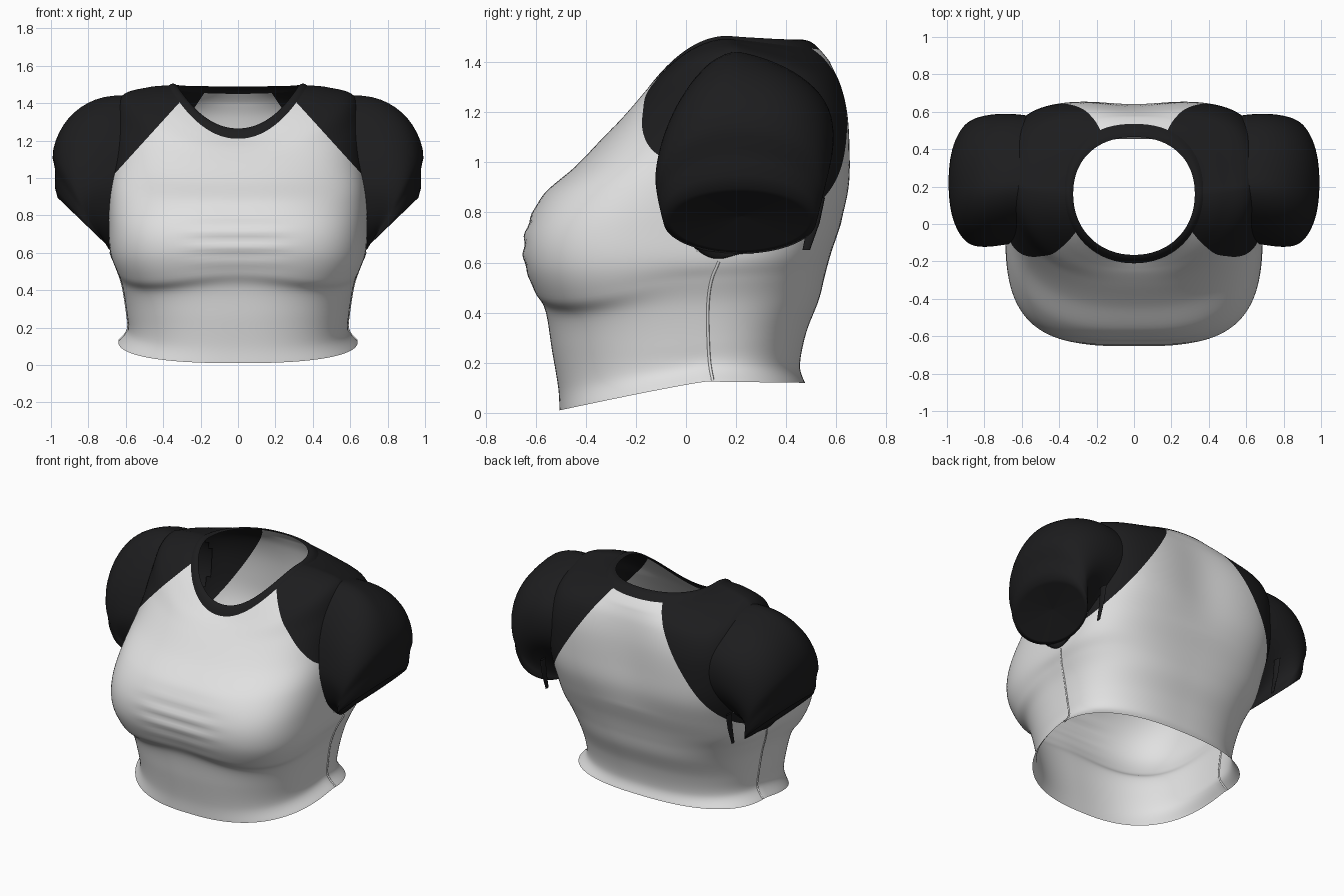
import bpy, bmesh, math
from mathutils import Vector

if "Cube" in bpy.data.objects:
    bpy.data.objects.remove(bpy.data.objects["Cube"])


def material(name, rgb):
    m = bpy.data.materials.new(name)
    m.diffuse_color = (*rgb, 1)
    m.use_nodes = True
    m.node_tree.nodes["Principled BSDF"].inputs["Base Color"].default_value = m.diffuse_color
    return m


WHITE = material("off_white_cloth", (0.75, 0.75, 0.75))
BLACK = material("black_cloth", (0.012, 0.012, 0.013))

# Torso rings, hem to neck: front y, front z, back y, back z, half width,
# side z, front squareness, back squareness, middle y, front dip power
RINGS = [
    (-.505, .01, .475, .12, .64, .125, 2.5, 2.5, .08, 1.1),
    (-.51, .10, .455, .19, .59, .19, 2.5, 2.5, .06, 1),
    (-.535, .25, .48, .32, .595, .28, 2.5, 2.6, .04, 1),
    (-.562, .41, .53, .45, .62, .43, 2.6, 2.8, .02, 1),
    (-.61, .50, .555, .55, .655, .53, 2.9, 3.0, .02, 1),
    (-.648, .62, .58, .64, .685, .61, 3.3, 3.2, .04, 1),
    (-.635, .74, .62, .76, .69, .75, 3.3, 3.5, .06, 1),
    (-.57, .87, .655, .90, .69, .93, 2.9, 3.8, .12, 1.1),
    (-.44, .985, .66, 1.04, .68, 1.12, 2.5, 4.0, .18, 1.4),
    (-.33, 1.10, .65, 1.20, .665, 1.30, 2.25, 4.0, .20, 1.7),
    (-.27, 1.16, .62, 1.32, .62, 1.44, 2.2, 3.5, .20, 1.9),
    (-.235, 1.19, .575, 1.40, .48, 1.485, 2.2, 2.8, .18, 2),
    (-.21, 1.21, .535, 1.45, .37, 1.495, 2.1, 2.3, .17, 2),
]
LAST = len(RINGS) - 1


def ring_at(r):
    """Smooth interpolation between torso rings."""
    i = min(int(r), LAST - 1)
    f = r - i
    a, b, c, d = (RINGS[min(max(i + k, 0), LAST)] for k in (-1, 0, 1, 2))
    return [.5 * (2 * q + (s - p) * f + (2 * p - 5 * q + 4 * s - t) * f * f
                  + (3 * q - p - 3 * s + t) * f ** 3)
            for p, q, s, t in zip(a, b, c, d)]


def oval(ring, th):
    """Point on a rounded-square ring; angle 0 is the side, 90 the back."""
    yf, zf, yb, zb, w, zs, nf, nb, ym, dip = ring
    c, s = math.cos(th), math.sin(th)
    ye, ze, n, p = (yb, zb, nb, 1) if s > 0 else (yf, zf, nf, dip)
    rad = (abs(c) ** n + abs(s) ** n) ** (-1 / n)
    k = abs(s) * rad
    return Vector((w * c * rad, ym + (ye - ym) * k, zs + (ze - zs) * k ** p))


def torso_point(r, th):
    p = oval(ring_at(r), th)
    if math.sin(th) < 0:
        # fuller lower bust on each side, and stretch folds across the middle
        p.z -= .05 * math.sin(2 * th) ** 2 * math.exp(-(r - 4) ** 2 / 1.5)
        fold = math.exp(-(p.x / .27) ** 4 - ((p.z - .68) / .13) ** 2)
        p.y += .005 * fold * math.cos(p.z * 75)
    elif 6 < r < 11:
        # shallow hollow along the spine
        p.y -= .025 * math.exp(-(p.x / .2) ** 2) * math.sin((r - 6) / 5 * math.pi)
    return p


# Arm openings: an egg shape in ring number and angle, wider at the top
ARM_ROW, ARM_ROWS = 7.55, 2.55
ARM_ANG, ARM_ANGS, EGG = math.radians(10), math.radians(32), .42


def loft(name, rows, mats, keep=None, cuts=(), paint=None):
    """Skin closed rows of points; cuts split faces so paint has clean edges."""
    bm = bmesh.new()
    grid = [[bm.verts.new(p) for p in row] for row in rows]
    n = len(rows[0])
    for i in range(len(rows) - 1):
        for j in range(n):
            if keep is None or keep(i + .5, j + .5):
                k = (j + 1) % n
                bm.faces.new((grid[i][j], grid[i][k], grid[i + 1][k], grid[i + 1][j]))
    bmesh.ops.delete(bm, geom=[v for v in bm.verts if not v.link_faces], context='VERTS')
    for co, no, zone in cuts:
        fs = [f for f in bm.faces if zone(f.calc_center_median())]
        es = {e for f in fs for e in f.edges}
        vs = {v for f in fs for v in f.verts}
        bmesh.ops.bisect_plane(bm, geom=fs + list(es) + list(vs), plane_co=co,
                               plane_no=no, dist=1e-5)
    for f in bm.faces:
        f.smooth = True
        if paint:
            f.material_index = paint(f.calc_center_median())
    bmesh.ops.recalc_face_normals(bm, faces=bm.faces[:])
    me = bpy.data.meshes.new(name)
    bm.to_mesh(me)
    bm.free()
    for m in mats:
        me.materials.append(m)
    ob = bpy.data.objects.new(name, me)
    bpy.context.collection.objects.link(ob)
    return ob


# Torso with arm openings and dark slanted shoulder panels
COLS, SUB = 160, 7
F_X, F_Z, F_SLOPE = .33, 1.385, 1.1     # front seam
B_X, B_Z, B_SLOPE = .17, 1.47, 1.5      # back seam


def outside_arm(i, j):
    th = 2 * math.pi * j / COLS
    side = math.atan2(math.sin(th), abs(math.cos(th)))
    a = (i / SUB - ARM_ROW) / ARM_ROWS
    b = (side - ARM_ANG) / (ARM_ANGS * (1 + EGG * max(-1, min(1, a))))
    return a * a + b * b > .93


def shoulder_panel(c):
    x = abs(c.x)
    if c.y < .2:
        return int(c.z > F_Z - F_SLOPE * (x - F_X))
    return int(c.z > B_Z - B_SLOPE * (x - B_X))


seams = []
for sg in (1, -1):
    seams.append(((sg * F_X, 0, F_Z), (sg * F_SLOPE, 0, 1),
                  lambda c, sg=sg: c.y < .2 and c.x * sg > 0))
    seams.append(((sg * B_X, 0, B_Z), (sg * B_SLOPE, 0, 1),
                  lambda c, sg=sg: c.y >= .2 and c.x * sg > 0))
torso_rows = [[torso_point(i / SUB, 2 * math.pi * j / COLS) for j in range(COLS)]
              for i in range(LAST * SUB + 1)]
loft("torso", torso_rows, [WHITE, BLACK], outside_arm, seams, shoulder_panel)


# Puffed short sleeves from the arm opening to a tilted, closed cuff
def sleeve(name, sign):
    steps, n = 16, 72
    mid = Vector((.82, .22, .785))
    rows = []
    for k in range(steps + 1):
        f = k / steps
        g = 1 - f
        row = []
        for j in range(n):
            t = 2 * math.pi * j / n
            c, s = math.cos(t), math.sin(t)
            top = .04 + .96 * (1 + c) / 2
            p0 = torso_point(ARM_ROW + ARM_ROWS * c,
                             ARM_ANG + ARM_ANGS * (1 + EGG * c) * s)
            p3 = Vector((.83 + .135 * c, .215 + .305 * s, .765 + .13 * c))
            p1 = p0 + Vector((.28 * top, .05 * top * s, .01 * top))
            p2 = p3 + Vector((.11 * top, .08 * top * s, .30 * top))
            p = p0 * g ** 3 + p1 * 3 * g * g * f + p2 * 3 * g * f * f + p3 * f ** 3
            # soft gather above the cuff
            p.x -= .02 * top * math.exp(-((f - .84) / .07) ** 2)
            row.append(p)
        rows.append(row)
    # inside of the cuff
    rows.append([mid + (p - mid) * .9 for p in rows[-1]])
    rows.append([mid + (p - mid) * .001 for p in rows[-1]])
    loft(name, [[Vector((p.x * sign, p.y, p.z)) for p in r] for r in rows], [BLACK])


# Small loose strip of cloth hanging behind each cuff
def cuff_strip(name, sign):
    rows = []
    for y, z, r in ((.525, .86, .03), (.51, .76, .024), (.48, .65, .015)):
        rows.append([Vector((sign * (.68 + .3 * r * math.sin(a)), y + r * math.cos(a), z))
                     for a in (math.pi * k / 4 for k in range(8))])
    loft(name, rows, [BLACK])


# Collar band standing up from the neck seam to the inner edge
inner = (-.165, 1.265, .465, 1.49, .325, 1.495, 2.1, 2.2, .16, 2)
collar_rows = []
for k in range(7):
    f = k / 6
    ring = [a + (b - a) * f for a, b in zip(RINGS[-1], inner)]
    lift = Vector((0, 0, .01 * math.sin(f * math.pi)))
    collar_rows.append([oval(ring, 2 * math.pi * j / COLS) + lift for j in range(COLS)])
loft("collar", collar_rows, [BLACK])


# Raised side seams below the arms
def side_seam(name, sign):
    cu = bpy.data.curves.new(name, 'CURVE')
    cu.dimensions = '3D'
    cu.bevel_depth = .006
    cu.bevel_resolution = 1
    sp = cu.splines.new('POLY')
    sp.points.add(20)
    for k, pt in enumerate(sp.points):
        r = .1 + 4.8 * k / 20
        p = torso_point(r, math.radians(4 + 1.2 * r))
        pt.co = (p.x * sign, p.y, p.z, 1)
    cu.materials.append(WHITE)
    bpy.context.collection.objects.link(bpy.data.objects.new(name, cu))


for label, sg in (("right", 1), ("left", -1)):
    sleeve(label + "_sleeve", sg)
    cuff_strip(label + "_cuff_strip", sg)
    side_seam(label + "_side_seam", sg)
